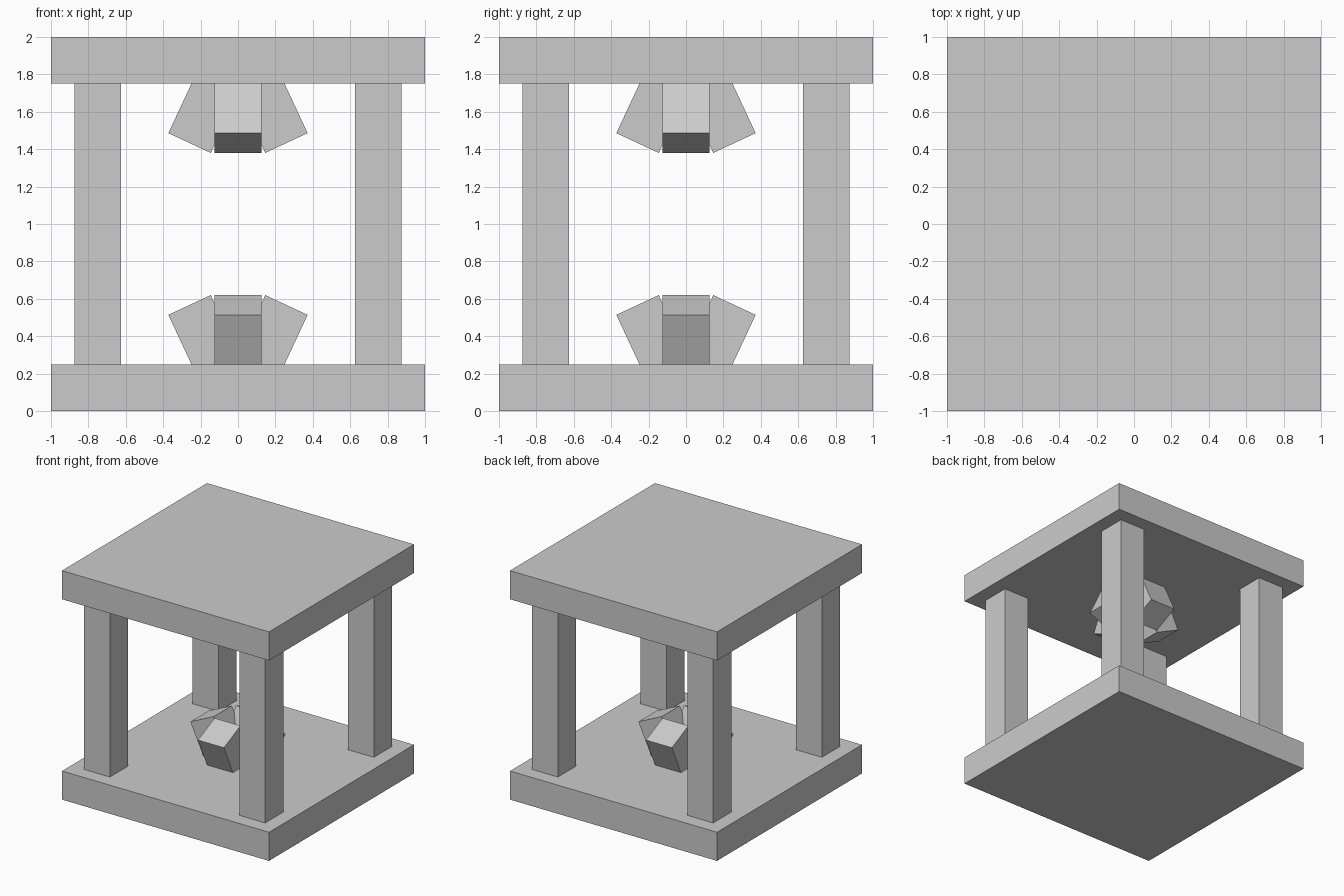
import bpy
from math import radians, pi
from mathutils import Matrix, Vector

default = bpy.data.objects.get("Cube")
if default:
    bpy.data.objects.remove(default, do_unlink=True)

GREY = (0.6, 0.6, 0.6, 1.0)
grey = bpy.data.materials.new("plain grey")
grey.use_nodes = True
grey.diffuse_color = GREY
grey.node_tree.nodes["Principled BSDF"].inputs["Base Color"].default_value = GREY


def box(name, size, matrix):
    """Flat-shaded box of the given size, placed by a matrix."""
    bpy.ops.mesh.primitive_cube_add(size=1)
    obj = bpy.context.object
    obj.name = name
    obj.data.transform(matrix @ Matrix.Diagonal((*size, 1)))
    obj.data.materials.append(grey)
    return obj


# Base and roof slabs
SLAB = 0.25
box("base_slab", (2, 2, SLAB), Matrix.Translation((0, 0, SLAB / 2)))
box("roof_slab", (2, 2, SLAB), Matrix.Translation((0, 0, 2 - SLAB / 2)))

# Corner posts
for y, depth in ((-0.75, "front"), (0.75, "back")):
    for x, side in ((-0.75, "right"), (0.75, "left")):
        box(f"{depth}_{side}_post", (0.25, 0.25, 1.5), Matrix.Translation((x, y, 1)))

# Rings of four prongs leaning outward, rooted in each slab
LEAN, LENGTH = radians(25), 0.42
lean = Matrix.Rotation(LEAN, 4, "Y")
tip = Vector((0.259, 0, 0.567))
centre = tip - lean @ Vector((0, 0, LENGTH / 2))
prong = Matrix.Translation(centre) @ lean
flip = Matrix.Translation((0, 0, 2)) @ Matrix.Rotation(pi, 4, "X")

for level, place in (("lower", Matrix.Identity(4)), ("upper", flip)):
    for i in range(4):
        turn = Matrix.Rotation(i * pi / 2, 4, "Z")
        box(f"{level}_prong_{i + 1}", (0.25, 0.25, LENGTH), place @ turn @ prong)
